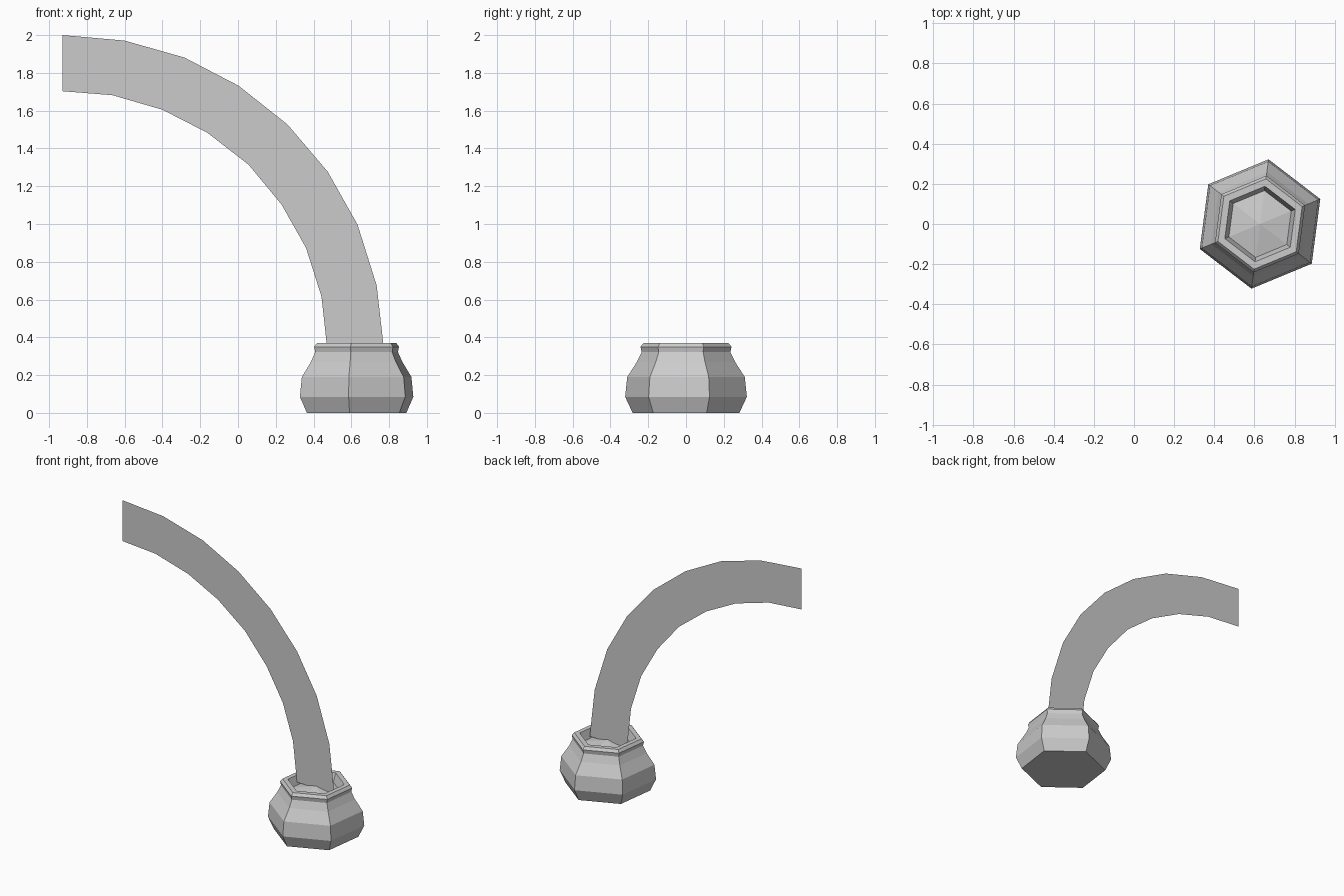
import bpy, bmesh, math

if "Cube" in bpy.data.objects:
    bpy.data.objects.remove(bpy.data.objects["Cube"])

POT_X = 0.628
SIDES = 6
TURN = math.radians(22.5)


def make_object(name, bm):
    mesh = bpy.data.meshes.new(name)
    bm.to_mesh(mesh)
    bm.free()
    obj = bpy.data.objects.new(name, mesh)
    bpy.context.collection.objects.link(obj)
    return obj


def ring(bm, r, z):
    return [bm.verts.new((r * math.cos(TURN + math.tau * i / SIDES),
                          r * math.sin(TURN + math.tau * i / SIDES), z))
            for i in range(SIDES)]


def bridge(bm, a, b):
    for i in range(SIDES):
        j = (i + 1) % SIDES
        bm.faces.new((a[i], a[j], b[j], b[i]))


# Six-sided pot: outer wall, rim lip and sloping inner wall
profile = [(0.285, 0.0), (0.325, 0.085), (0.314, 0.19), (0.262, 0.27),
           (0.237, 0.322), (0.243, 0.35), (0.227, 0.37), (0.19, 0.37),
           (0.168, 0.31)]
bm = bmesh.new()
rings = [ring(bm, r, z) for r, z in profile]
for lower, upper in zip(rings, rings[1:]):
    bridge(bm, lower, upper)
bm.faces.new(rings[0][::-1])
make_object("pot", bm).location.x = POT_X

# Low mound of soil inside the pot
bm = bmesh.new()
edge = ring(bm, 0.168, 0.31)
peak = bm.verts.new((0, 0, 0.34))
for i in range(SIDES):
    bm.faces.new((edge[i], edge[(i + 1) % SIDES], peak))
make_object("soil", bm).location.x = POT_X

# Flat arching leaf, a single sheet in the y = 0 plane
outer = [(-0.93, 2.0), (-0.601, 1.971), (-0.283, 1.881), (0.003, 1.732),
         (0.262, 1.527), (0.475, 1.277), (0.633, 0.996), (0.734, 0.675),
         (0.774, 0.325)]
inner = [(-0.93, 1.703), (-0.665, 1.682), (-0.40, 1.605), (-0.162, 1.483),
         (0.056, 1.314), (0.23, 1.104), (0.36, 0.874), (0.442, 0.616),
         (0.474, 0.325)]
bm = bmesh.new()
top = [bm.verts.new((x, 0, z)) for x, z in outer]
low = [bm.verts.new((x, 0, z)) for x, z in inner]
for i in range(len(top) - 1):
    bm.faces.new((low[i], low[i + 1], top[i + 1], top[i]))
make_object("leaf", bm)
